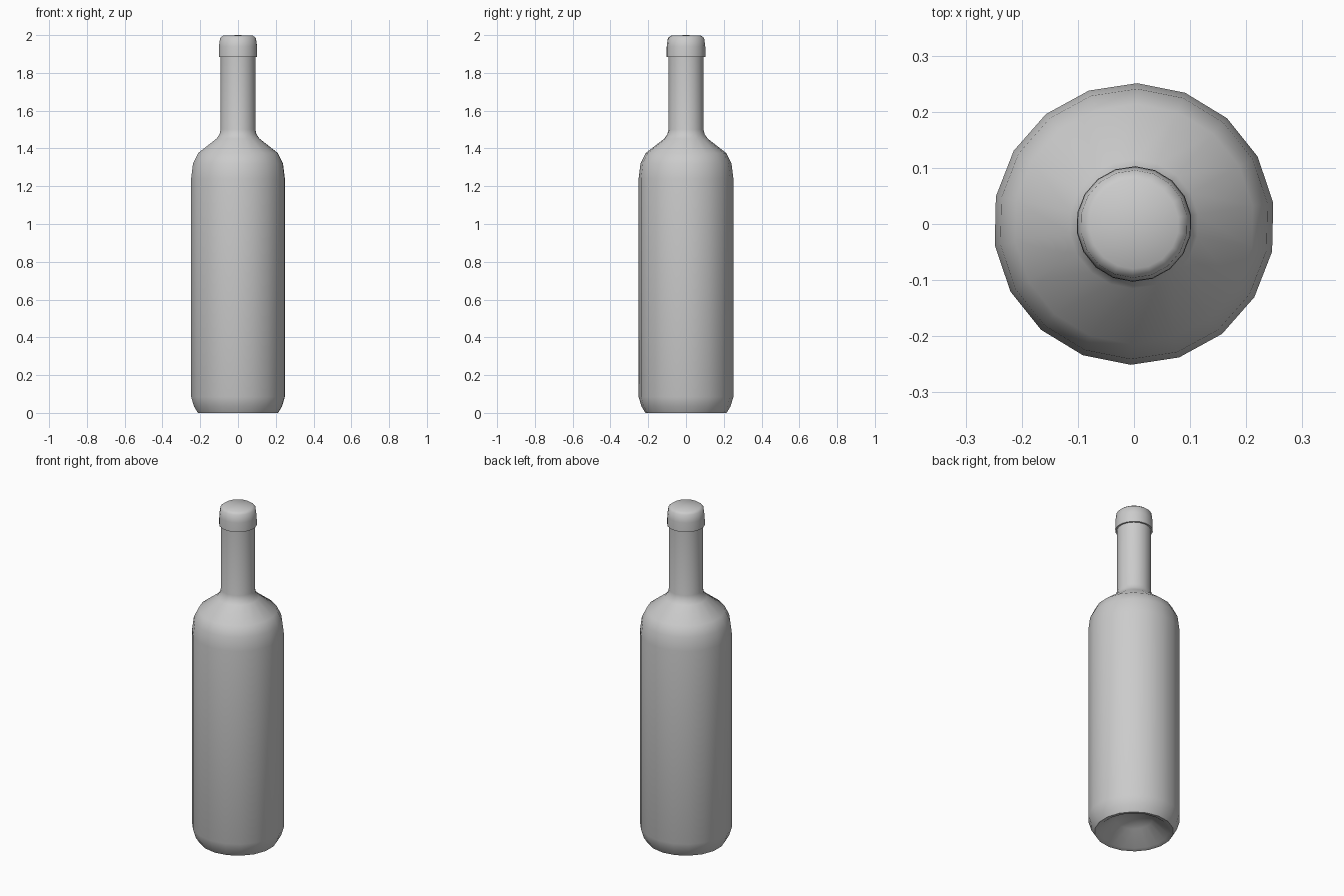
import bpy, bmesh, math

cube = bpy.data.objects.get("Cube")
if cube:
    bpy.data.objects.remove(cube, do_unlink=True)

SIDES = 18
PHASE = math.radians(8.7)

grey = bpy.data.materials.new("plain grey")
grey.use_nodes = True
grey.diffuse_color = (0.6, 0.6, 0.6, 1)
grey.node_tree.nodes["Principled BSDF"].inputs["Base Color"].default_value = (0.6, 0.6, 0.6, 1)


def lathe(name, profile):
    """Turn a (radius, height) profile around z; zero radius makes a pole."""
    bm = bmesh.new()
    rings = []
    for r, z in profile:
        if r == 0:
            rings.append([bm.verts.new((0, 0, z))] * SIDES)
        else:
            angles = [PHASE + math.tau * i / SIDES for i in range(SIDES)]
            rings.append([bm.verts.new((r * math.cos(a), r * math.sin(a), z)) for a in angles])
    for low, high in zip(rings, rings[1:]):
        for i in range(SIDES):
            j = (i + 1) % SIDES
            corners = dict.fromkeys((low[i], low[j], high[j], high[i]))
            bm.faces.new(list(corners))
    bmesh.ops.recalc_face_normals(bm, faces=bm.faces)
    mesh = bpy.data.meshes.new(name)
    bm.to_mesh(mesh)
    bm.free()
    mesh.materials.append(grey)
    obj = bpy.data.objects.new(name, mesh)
    bpy.context.collection.objects.link(obj)
    bpy.ops.object.select_all(action="DESELECT")
    obj.select_set(True)
    bpy.context.view_layer.objects.active = obj
    bpy.ops.object.shade_smooth_by_angle(angle=math.radians(50))
    return obj


# Bottle: hollow punt, rounded base, straight body, shoulder, neck and lip
lathe("bottle", [
    (0, 0.1), (0.1, 0.075), (0.19, 0.005),
    (0.215, 0), (0.236, 0.035), (0.251, 0.085),
    (0.251, 1.24), (0.241, 1.32), (0.214, 1.375),
    (0.115, 1.452), (0.099, 1.475), (0.093, 1.5),
    (0.093, 1.885), (0.103, 1.885),
    (0.102, 1.94), (0.096, 1.985), (0.08, 1.997), (0, 2),
])
